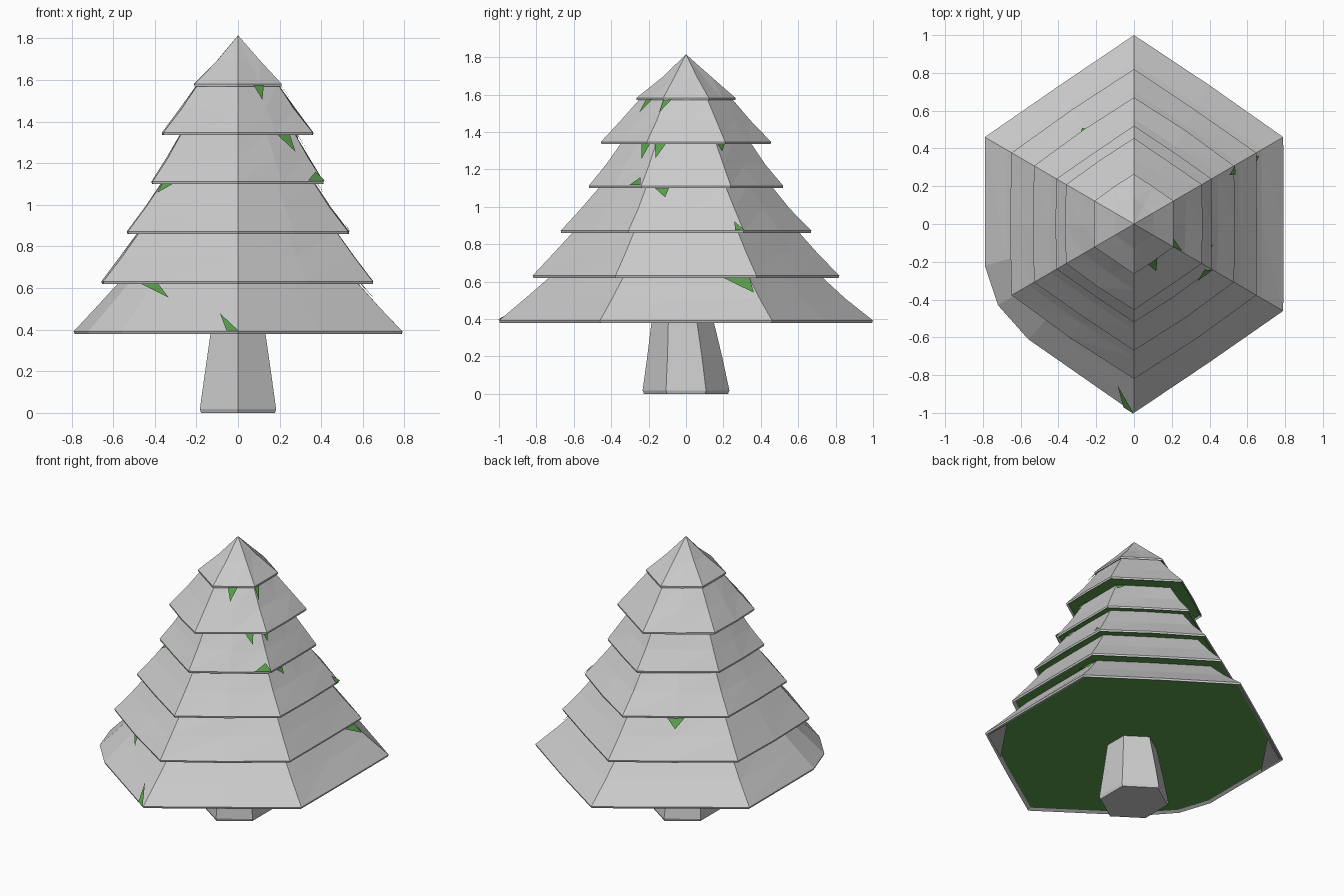
import bpy, random
from mathutils import Vector

if "Cube" in bpy.data.objects:
    bpy.data.objects.remove(bpy.data.objects["Cube"])

random.seed(4)
HEX = [(0, -1), (.79, -.46), (.79, .46), (0, 1), (-.79, .46), (-.79, -.46)]

green = bpy.data.materials.new("green")
green.diffuse_color = (.1, .34, .07, 1)
green.use_nodes = True
green.node_tree.nodes["Principled BSDF"].inputs["Base Color"].default_value = green.diffuse_color
snow = bpy.data.materials.new("pale")
snow.diffuse_color = (.8, .8, .8, 1)
snow.use_nodes = True
snow.node_tree.nodes["Principled BSDF"].inputs["Base Color"].default_value = snow.diffuse_color

# tier: bottom z, bottom radius, top z, top radius
TIERS = [(.38, 1.0, .64, .71), (.62, .82, .88, .59), (.86, .67, 1.12, .45),
         (1.10, .52, 1.35, .34), (1.335, .455, 1.59, .235), (1.57, .265, 1.815, 0)]


def make(name, verts, faces, mats=None):
    me = bpy.data.meshes.new(name)
    me.from_pydata(verts, [], faces)
    if mats:
        me.materials.append(snow)
        me.materials.append(green)
        me.polygons.foreach_set("material_index", mats)
    me.update()
    ob = bpy.data.objects.new(name, me)
    bpy.context.collection.objects.link(ob)
    return ob


def outline(i):
    # hexagon with side midpoints; the lowest tier has one blunted corner
    pts = []
    for k in range(6):
        a, b = Vector(HEX[k]), Vector(HEX[(k + 1) % 6])
        pts += [a, a.lerp(b, .5) * random.uniform(1, 1.02)]
    if i == 0:
        pts[10] = Vector((-.72, -.43))
        pts[9] = Vector((-.79, -.22))
        pts[11] = Vector((-.56, -.61))
    return pts


def tier(i, z0, r0, z1, r1):
    ol = outline(i)
    n = len(ol)
    rings = [(z0 + .01, r0 * .97), (z0, r0 * .995), (z0 + .012, r0),
             ((z0 + z1) / 2, (r0 + r1) / 2)]
    if r1:
        rings.append((z1, r1))
    verts, faces, mats = [], [], []
    for j, (z, r) in enumerate(rings):
        for p in ol:
            s = r + (random.uniform(-.006, .006) if j == 3 else 0)
            verts.append((p.x * s, p.y * s, z))
    for j in range(len(rings) - 1):
        for k in range(n):
            a, b = j * n + k, j * n + (k + 1) % n
            faces += [(a, b, b + n), (a, b + n, a + n)]
            mats += [0, 0]
    faces.append(tuple(reversed(range(n))))
    mats.append(1)
    top = (len(rings) - 1) * n
    if r1:
        faces.append(tuple(range(top, top + n)))
        mats.append(0)
    else:
        verts.append((0, 0, z1))
        for k in range(n):
            faces.append((top + k, top + (k + 1) % n, len(verts) - 1))
            mats.append(0)
    make(f"branch_tier_{i + 1}", verts, faces, mats)


for i, t in enumerate(TIERS):
    tier(i, *t)

# bare green patches: tier, side, three (along, up) points
PATCHES = [
    (4, 0, (.35, .95), (.6, .95), (.45, .65)), (3, 0, (.65, .95), (.87, .95), (.82, .6)),
    (3, 0, (.8, .02), (1, .02), (.95, .2)), (0, 5, (.18, .95), (.34, .95), (.5, .65)),
    (0, 5, (.88, .35), (.93, .02), (1, .02)), (2, 5, (.03, .95), (.2, .95), (.05, .75)),
    (0, 1, (.77, .95), (1, .95), (.97, .6)), (3, 1, (0, .95), (.18, .95), (.08, .62)),
    (4, 1, (0, .95), (.2, .95), (.02, .65)), (2, 1, (.1, .95), (.3, .95), (.27, .72)),
    (2, 1, (.94, .2), (.92, .02), (1, .02)), (3, 2, (0, .95), (.2, .95), (.06, .78)),
    (1, 3, (.38, .95), (.62, .95), (.5, .65))]
verts, faces = [], []
for i, side, *uvs in PATCHES:
    z0, r0, z1, r1 = TIERS[i]
    a, b = Vector(HEX[side]), Vector(HEX[(side + 1) % 6])
    for u, v in uvs:
        bulge = 1 + .02 * (1 - abs(2 * u - 1))
        p = a.lerp(b, u) * bulge * (r0 + (r1 - r0) * v + .012)
        verts.append((p.x, p.y, z0 + .012 + (z1 - z0 - .012) * v))
    faces.append((len(verts) - 3, len(verts) - 2, len(verts) - 1))
make("bare_patches", verts, faces, [1] * len(faces))

# pale corners folded under the lowest tier
verts, faces = [], []
for c in (1, 4):
    p = Vector(HEX[c])
    for q in (p * .98, p.lerp(Vector(HEX[c - 1]), .3) * .98, p.lerp(Vector(HEX[(c + 1) % 6]), .2) * .98):
        verts.append((q.x, q.y, .379))
    faces.append((len(verts) - 3, len(verts) - 2, len(verts) - 1))
make("folded_corners", verts, faces)

# trunk: height, radius, y shift
verts, faces = [], []
LEVELS = [(0, .225, 0), (.018, .232, 0), (.2, .2, -.007), (.42, .16, -.02)]
for z, r, dy in LEVELS:
    verts += [(x * r, y * r + dy, z) for x, y in HEX]
for j in range(len(LEVELS) - 1):
    for k in range(6):
        a, b = j * 6 + k, j * 6 + (k + 1) % 6
        faces.append((a, b, b + 6, a + 6))
faces += [tuple(reversed(range(6))), tuple(range(18, 24))]
make("trunk", verts, faces)
